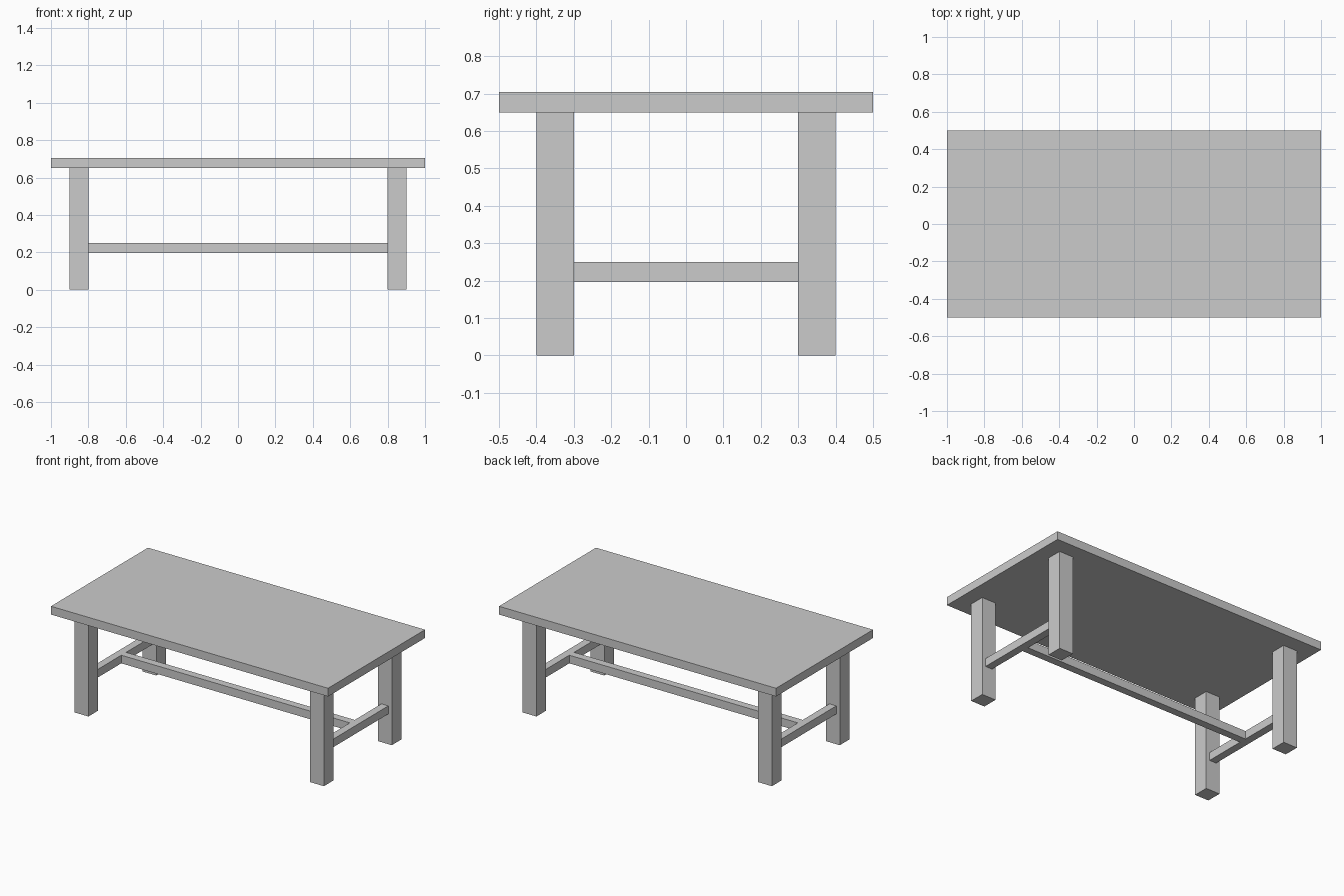
import bpy

if "Cube" in bpy.data.objects:
    bpy.data.objects.remove(bpy.data.objects["Cube"])


def box(name, x, y, z):
    """Box from (min, max) extents on each axis."""
    bpy.ops.mesh.primitive_cube_add(size=1, location=[sum(r) / 2 for r in (x, y, z)])
    obj = bpy.context.object
    obj.name = name
    obj.scale = [r[1] - r[0] for r in (x, y, z)]
    bpy.ops.object.transform_apply(location=False, rotation=False, scale=True)
    return obj


LEG_TOP = 0.65
RAIL_Z = (0.197, 0.25)

# Table top
box("table_top", (-1, 1), (-0.5, 0.5), (LEG_TOP, 0.704))

for side, sx in (("left", -1), ("right", 1)):
    # Square legs
    for end, sy in (("front", -1), ("back", 1)):
        cx, cy = 0.85 * sx, 0.35 * sy
        box(f"{end}_{side}_leg", (cx - 0.05, cx + 0.05), (cy - 0.05, cy + 0.05), (0, LEG_TOP))
    # End rail joining the two legs
    box(f"{side}_end_rail", (0.85 * sx - 0.025, 0.85 * sx + 0.025), (-0.3, 0.3), RAIL_Z)

# Long stretcher between the end rails
box("long_stretcher", (-0.825, 0.825), (-0.025, 0.025), RAIL_Z)
